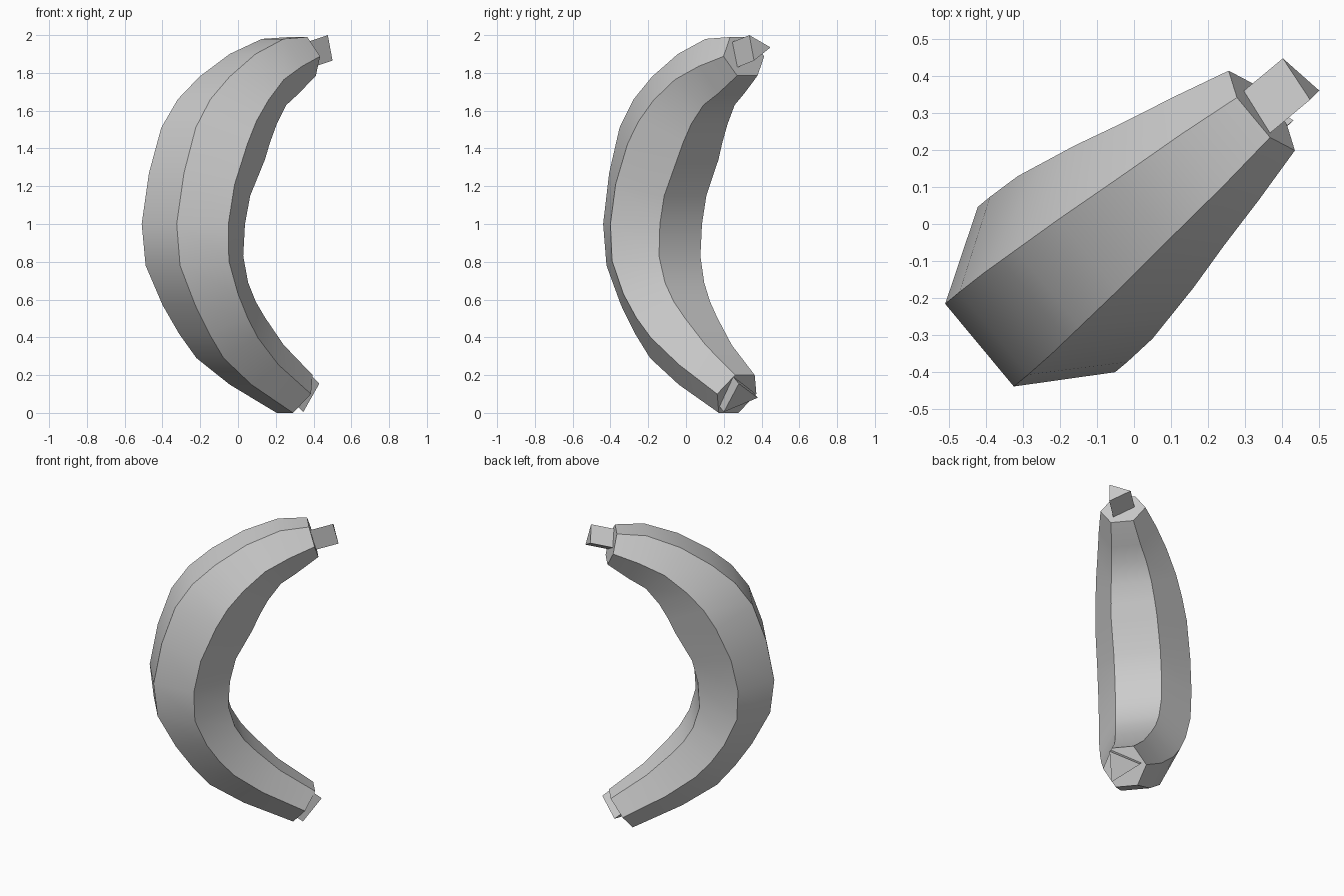
import bpy, bmesh
from mathutils import Vector

if "Cube" in bpy.data.objects:
    bpy.data.objects.remove(bpy.data.objects["Cube"])

# Curve lies in a vertical plane turned about 40 degrees from x
U = Vector((0.77, 0.64, 0)).normalized()
V = Vector((-U.y, U.x, 0))


def place(u, v, z):
    return U * u + V * v + Vector((0, 0, z))


def loft(name, rings):
    """Skin a list of closed rings and cap both ends."""
    bm = bmesh.new()
    loops = [[bm.verts.new(p) for p in ring] for ring in rings]
    n = len(loops[0])
    for a, b in zip(loops, loops[1:]):
        for i in range(n):
            j = (i + 1) % n
            bm.faces.new((a[i], a[j], b[j], b[i]))
    bm.faces.new(loops[0])
    bm.faces.new(loops[-1])
    bmesh.ops.recalc_face_normals(bm, faces=bm.faces)
    mesh = bpy.data.meshes.new(name)
    bm.to_mesh(mesh)
    bm.free()
    obj = bpy.data.objects.new(name, mesh)
    bpy.context.collection.objects.link(obj)
    return obj


# Body sections: outer u, outer z, inner u, inner z, half width
SECTIONS = [
    (0.432, 1.99, 0.49, 1.785, 0.14),
    (0.252, 1.98, 0.355, 1.69, 0.18),
    (0.044, 1.90, 0.256, 1.63, 0.215),
    (-0.149, 1.78, 0.176, 1.53, 0.25),
    (-0.29, 1.66, 0.12, 1.43, 0.27),
    (-0.397, 1.51, 0.079, 1.34, 0.285),
    (-0.48, 1.27, -0.024, 1.15, 0.29),
    (-0.53, 1.00, -0.06, 1.00, 0.29),
    (-0.505, 0.78, -0.07, 0.83, 0.285),
    (-0.394, 0.57, -0.03, 0.69, 0.27),
    (-0.29, 0.42, 0.03, 0.59, 0.25),
    (-0.18, 0.29, 0.105, 0.505, 0.225),
    (0.03, 0.15, 0.252, 0.36, 0.18),
    (0.335, 0.0, 0.47, 0.20, 0.135),
]


def hexagon(ou, oz, iu, iz, w):
    mu, mz, s = (ou + iu) / 2, (oz + iz) / 2, 0.015
    return [place(ou, s + w / 2, oz), place(ou, s - w / 2, oz),
            place(mu, s - w, mz), place(iu, s - w / 2, iz),
            place(iu, s + w / 2, iz), place(mu, s + w, mz)]


# Six-sided tapering fruit body
body = loft("fruit_body", [hexagon(*s) for s in SECTIONS])
bpy.context.view_layer.objects.active = body
body.select_set(True)
bpy.ops.object.shade_smooth_by_angle(angle=0.6)


def prism(name, corners, axis, depth):
    """Three-sided stub from its outer triangle back into the body."""
    back = place(axis[0], 0, axis[1]).normalized() * -depth
    tri = [place(*c) for c in corners]
    return loft(name, [tri, [p + back for p in tri]])


# Stem at the top and tip at the bottom
prism("stem", [(0.58, -0.046, 2.0), (0.595, 0.087, 1.935), (0.615, -0.043, 1.865)],
      (0.97, 0.25), 0.17)
prism("bottom_tip", [(0.394, -0.067, 0.005), (0.51, -0.06, 0.155), (0.45, 0.12, 0.08)],
      (0.79, -0.61), 0.15)
